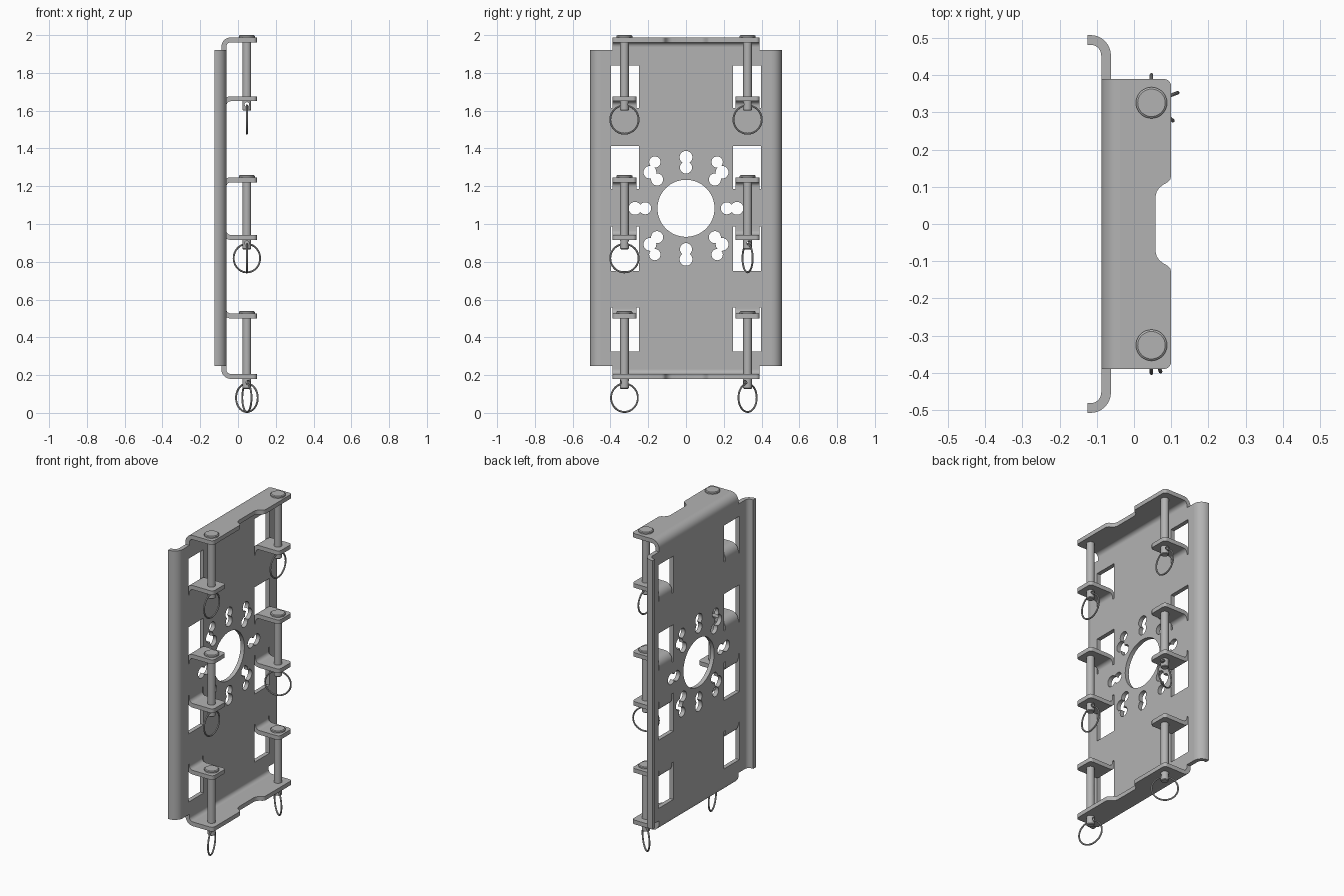
import bpy, bmesh, math
from mathutils import Matrix

if "Cube" in bpy.data.objects:
    bpy.data.objects.remove(bpy.data.objects["Cube"])

steel = bpy.data.materials.new("steel grey")
steel.diffuse_color = (0.45, 0.45, 0.45, 1)
steel.use_nodes = True
steel.node_tree.nodes["Principled BSDF"].inputs["Base Color"].default_value = steel.diffuse_color

BACK, FACE = -0.088, -0.062      # two faces of the sheet
T = FACE - BACK                  # sheet thickness
R = 0.05                         # outer bend radius
PIN_X, PIN_Y, CZ = 0.047, 0.326, 1.083


def finish(name, bm):
    bmesh.ops.recalc_face_normals(bm, faces=bm.faces)
    me = bpy.data.meshes.new(name)
    bm.to_mesh(me)
    bm.free()
    me.materials.append(steel)
    ob = bpy.data.objects.new(name, me)
    bpy.context.collection.objects.link(ob)
    return ob


def prism(name, outline, axis, lo, hi):
    """Extrude a closed 2D outline along an axis."""
    place = {"x": lambda a, b, h: (h, a, b),
             "y": lambda a, b, h: (a, h, b),
             "z": lambda a, b, h: (a, b, h)}[axis]
    bm = bmesh.new()
    base = bm.faces.new([bm.verts.new(place(a, b, lo)) for a, b in outline])
    top = bmesh.ops.extrude_face_region(bm, geom=[base], use_keep_orig=True)
    d = place(0, 0, hi - lo)
    bmesh.ops.translate(bm, vec=d, verts=[g for g in top["geom"] if isinstance(g, bmesh.types.BMVert)])
    return finish(name, bm)


def arc(cx, cy, r, a0, a1, n=8):
    return [(cx + r * math.cos(math.radians(a0 + (a1 - a0) * i / n)),
             cy + r * math.sin(math.radians(a0 + (a1 - a0) * i / n))) for i in range(n + 1)]


def circle(cx, cy, r, n=32):
    return arc(cx, cy, r, 0, 360, n)[:-1]


def rect(a0, b0, a1, b1):
    return [(a0, b0), (a1, b0), (a1, b1), (a0, b1)]


def cut(target, cutter):
    m = target.modifiers.new("cut", "BOOLEAN")
    m.operation, m.object, m.solver = "DIFFERENCE", cutter, "EXACT"
    bpy.context.view_layer.objects.active = target
    bpy.ops.object.modifier_apply(modifier=m.name)
    bpy.data.objects.remove(cutter)


def bend(name, y0, y1, z_root, z_out):
    """Quarter bend from the back panel to a horizontal leaf whose outer face is z_out."""
    s = 1 if z_out > z_root else -1
    cx, cz = BACK + R, z_out - s * R
    pts = [(BACK, z_root)] + arc(cx, cz, R, 180, 180 - s * 90)
    pts += arc(cx, cz, R - T, 180 - s * 90, 180) + [(FACE, z_root)]
    prism(name, pts, "y", y0, y1)


# Back panel, narrower where the end flanges fold
zb, zt = 0.18 + R, 1.988 - R
panel = prism("back_panel", [(-.39, zb), (.39, zb), (.39, .247), (.453, .247), (.453, 1.92), (.39, 1.92),
                             (.39, zt), (-.39, zt), (-.39, 1.92), (-.453, 1.92), (-.453, .247), (-.39, .247)],
              "x", BACK, FACE)

# Windows behind the tabs: z range
for z0, z1 in ((1.613, 1.84), (1.184, 1.414), (.75, .988), (.326, .559)):
    for s in (-1, 1):
        cut(panel, prism("cutter", rect(s * .249, z0, s * .398, z1), "x", -.2, .1))

# Central bore and ring of double holes; the diagonal ones have a third lobe
holes = [(0, 0, .151, 64)]
for k in range(8):
    c, s = math.cos(k * math.pi / 4), math.sin(k * math.pi / 4)
    holes += [(c * .216, s * .216, .032, 24), (c * .27, s * .27, .034, 24)]
    if k % 2:
        holes.append((math.copysign(.165, c), math.copysign(.245, s), .03, 24))
for y, z, r, n in holes:
    cut(panel, prism("cutter", circle(y, CZ + z, r, n), "x", -.2, .1))

# Rounded side lips folded backwards
for s, side in ((1, "right"), (-1, "left")):
    pts = [(-.125, .508)] + arc(-.117, .453, .055, 90, 0)
    pts += arc(-.117, .453, .055 - T, 0, 90) + [(-.125, .508 - T)]
    prism("side_lip_" + side, [(x, s * y) for x, y in pts], "z", .247, 1.92)

# End flanges with a relieved front edge
half = arc(.08, .37, .02, 90, 0, 6) + [(.1, .13), (.0975, .12), (.09, .112), (.079, .106),
                                      (.068, .097), (.061, .087), (.058, .074)]
half = [(BACK + R, .39)] + half
flange = half + [(x, -y) for x, y in reversed(half)]
prism("top_flange", flange, "z", 1.988 - T, 1.988)
bend("top_flange_bend", -.39, .39, zt, 1.988)
prism("bottom_flange", flange, "z", .18, .18 + T)
bend("bottom_flange_bend", -.39, .39, zb, .18)

# Pin tabs: root height, outer face height
for root, out in ((1.613, 1.676), (1.184, 1.247), (.988, .916), (.559, .5)):
    for s in (-1, 1):
        y0, y1 = sorted((s * .262, s * .389))
        leaf = [(BACK + R, y0)] + arc(.08, y0 + .02, .02, -90, 0, 6)
        leaf += arc(.08, y1 - .02, .02, 0, 90, 6) + [(BACK + R, y1)]
        zin = out - T if out > root else out + T
        prism("pin_tab", leaf, "z", min(out, zin), max(out, zin))
        bend("pin_tab_bend", y0, y1, root, out)


def pin(x, y, seat, tip, angle):
    """Headed pin with a cross hole and a pull ring turned to the given angle."""
    bm = bmesh.new()
    prof = [(0, tip), (.019, tip), (.023, tip + .004), (.023, seat), (.042, seat),
            (.042, seat + .008), (.037, seat + .012), (0, seat + .012)]
    vs = [bm.verts.new((r, 0, z)) for r, z in prof]
    es = [bm.edges.new(p) for p in zip(vs, vs[1:])]
    bmesh.ops.spin(bm, geom=vs + es, cent=(0, 0, 0), axis=(0, 0, 1), angle=math.tau, steps=32)
    bmesh.ops.remove_doubles(bm, verts=bm.verts, dist=1e-5)
    body = finish("pin", bm)
    cut(body, prism("cutter", circle(0, tip + .033, .012, 16), "x", -.1, .1))

    bpy.ops.mesh.primitive_torus_add(major_radius=.075, minor_radius=.005,
                                     major_segments=48, minor_segments=10)
    ring = bpy.context.object
    ring.name = "pull_ring"
    ring.data.materials.append(steel)
    ring.data.transform(Matrix.Translation((0, 0, tip - .047)) @ Matrix.Rotation(math.pi / 2, 4, "X"))
    ring.data.update()
    for ob in (body, ring):
        ob.location = (x, y, 0)
        ob.rotation_euler = (0, 0, math.radians(angle))


# Pins: side, head seat, tip, ring direction
for s, seat, tip, a in ((1, 1.988, 1.60, 90), (-1, 1.988, 1.60, 90),
                        (1, 1.247, .866, 21), (-1, 1.247, .866, 90),
                        (1, .527, .127, -40), (-1, .527, .127, -71)):
    pin(PIN_X, s * PIN_Y, seat, tip, a)

# Smooth the bends and round parts, keep the edges sharp
bpy.ops.object.select_all(action="SELECT")
bpy.context.view_layer.objects.active = panel
bpy.ops.object.shade_smooth_by_angle(angle=math.radians(30))
